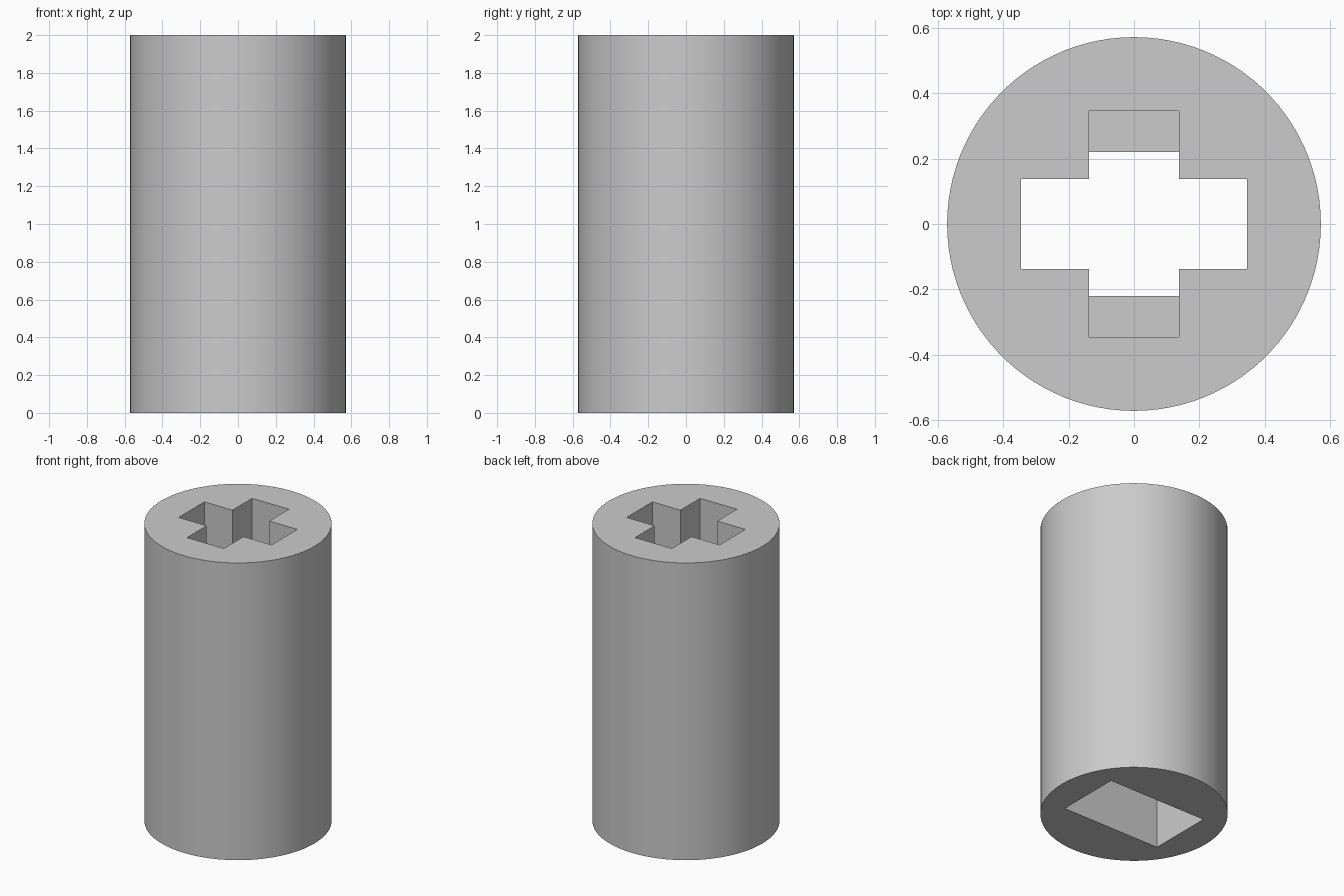
import bpy, math

if "Cube" in bpy.data.objects:
    bpy.data.objects.remove(bpy.data.objects["Cube"])

R, H = 0.571, 2.0          # sleeve radius and height
ARM, HALF = 0.346, 0.137   # cross socket: arm reach and half width
SLOT_X, SLOT_Y = 0.367, 0.22
MID = 1.0                  # level where the two sockets meet

grey = bpy.data.materials.new("grey plastic")
grey.diffuse_color = (0.6, 0.6, 0.6, 1)
grey.use_nodes = True
grey.node_tree.nodes["Principled BSDF"].inputs["Base Color"].default_value = grey.diffuse_color


def prism(name, outline, z0, z1):
    """Closed vertical prism from a counter-clockwise outline."""
    n = len(outline)
    verts = [(x, y, z) for z in (z0, z1) for x, y in outline]
    faces = [tuple(reversed(range(n))), tuple(range(n, 2 * n))]
    faces += [(i, (i + 1) % n, n + (i + 1) % n, n + i) for i in range(n)]
    mesh = bpy.data.meshes.new(name)
    mesh.from_pydata(verts, [], faces)
    mesh.materials.append(grey)
    ob = bpy.data.objects.new(name, mesh)
    bpy.context.collection.objects.link(ob)
    return ob


# Round sleeve
N = 100
sleeve = prism("sleeve", [(R * math.cos(2 * math.pi * i / N), R * math.sin(2 * math.pi * i / N))
                          for i in range(N)], 0, H)

# Cross socket in the top: one quadrant of the outline turned four times
cross = []
for k in range(4):
    c, s = [(1, 0), (0, 1), (-1, 0), (0, -1)][k]
    for x, y in ((ARM, -HALF), (ARM, HALF), (HALF, HALF)):
        cross.append((c * x - s * y, s * x + c * y))
cross_cutter = prism("cross_socket_cutter", cross, MID - 0.01, H + 0.1)

# Rectangular slot in the bottom, opening into the cross socket
slot = [(-SLOT_X, -SLOT_Y), (SLOT_X, -SLOT_Y), (SLOT_X, SLOT_Y), (-SLOT_X, SLOT_Y)]
slot_cutter = prism("slot_cutter", slot, -0.1, MID)

# Cut both sockets
bpy.context.view_layer.objects.active = sleeve
for cutter in (cross_cutter, slot_cutter):
    mod = sleeve.modifiers.new(cutter.name, 'BOOLEAN')
    mod.operation = 'DIFFERENCE'
    mod.solver = 'EXACT'
    mod.object = cutter
    bpy.ops.object.modifier_apply(modifier=mod.name)
for cutter in (cross_cutter, slot_cutter):
    bpy.data.objects.remove(cutter)

# Smooth round wall, sharp socket edges
bpy.ops.object.select_all(action='DESELECT')
sleeve.select_set(True)
bpy.ops.object.shade_smooth_by_angle(angle=math.radians(30))
